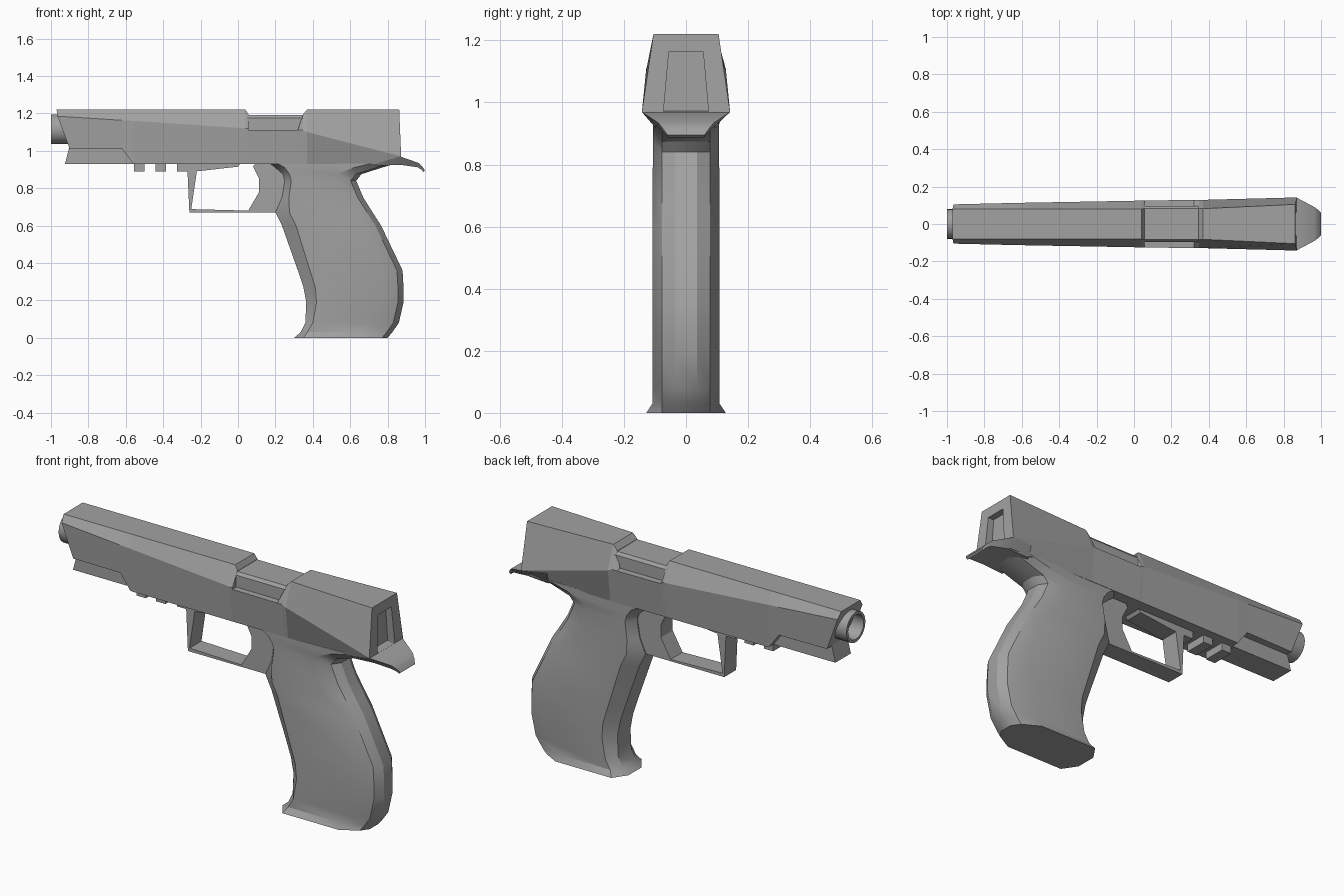
import bpy, bmesh, math

cube = bpy.data.objects.get("Cube")
if cube:
    bpy.data.objects.remove(cube, do_unlink=True)

metal = bpy.data.materials.new("gunmetal_grey")
metal.use_nodes = True
GREY = (0.36, 0.36, 0.36, 1)
metal.diffuse_color = GREY
metal.node_tree.nodes["Principled BSDF"].inputs["Base Color"].default_value = GREY


def finish(name, bm, smooth=None):
    """Turn a bmesh into a named, coloured object."""
    bmesh.ops.recalc_face_normals(bm, faces=bm.faces)
    mesh = bpy.data.meshes.new(name)
    bm.to_mesh(mesh)
    bm.free()
    mesh.materials.append(metal)
    obj = bpy.data.objects.new(name, mesh)
    bpy.context.collection.objects.link(obj)
    if smooth:
        bpy.ops.object.select_all(action='DESELECT')
        obj.select_set(True)
        bpy.context.view_layer.objects.active = obj
        bpy.ops.object.shade_smooth_by_angle(angle=math.radians(smooth))
    return obj


def loft(name, half_rings, smooth=None, closed=False):
    """Skin half cross-sections that are mirrored across y = 0."""
    bm = bmesh.new()
    rings = []
    for half in half_rings:
        full = list(half) + [(x, -y, z) for x, y, z in reversed(half)]
        rings.append([bm.verts.new(p) for p in full])
    count = len(rings[0])
    pairs = list(zip(rings, rings[1:]))
    if closed:
        pairs.append((rings[-1], rings[0]))
    else:
        bm.faces.new(rings[0])
        bm.faces.new(rings[-1])
    for a, b in pairs:
        for i in range(count):
            j = (i + 1) % count
            bm.faces.new((a[i], a[j], b[j], b[i]))
    return finish(name, bm, smooth)


def plate(name, outline, half_width):
    """Extrude a side outline (x, z) symmetrically in y."""
    bm = bmesh.new()
    face = bm.faces.new([bm.verts.new((x, -half_width, z)) for x, z in outline])
    moved = bmesh.ops.extrude_face_region(bm, geom=[face])["geom"]
    verts = [v for v in moved if isinstance(v, bmesh.types.BMVert)]
    bmesh.ops.translate(bm, verts=verts, vec=(0, 2 * half_width, 0))
    return finish(name, bm)


# Slide and frame: top edge, side ridge and bottom edge at each station
TOP, LOW = 1.22, 0.93


def station(x, top, ridge, bottom):
    return [(x, *top), (x, *ridge), (x, *bottom)]


port_ridge = (0.128, 1.11)
port_base = (0.108, LOW)
loft("slide_and_frame", [
    [(-0.97, 0.08, TOP), (-0.965, 0.105, 1.185), (-0.9, 0.1, 1.01)],
    station(-0.62, (0.08, TOP), (0.113, 1.163), (0.104, 1.01)),
    station(-0.56, (0.08, TOP), (0.114, 1.16), (0.105, LOW)),
    station(0.04, (0.08, TOP), (0.125, 1.12), port_base),
    station(0.055, (0.083, 1.195), (0.126, 1.118), port_base),
    station(0.056, (0.1, 1.112), (0.126, 1.111), port_base),
    station(0.32, (0.1, 1.111), port_ridge, port_base),
    station(0.347, (0.083, 1.195), port_ridge, port_base),
    station(0.37, (0.082, TOP), (0.129, 1.1), port_base),
    # rear face with a recessed panel
    [(0.862, 0.105, TOP), (0.872, 0.142, 0.97), (0.87, 0.1, LOW)],
    [(0.864, 0.055, 1.165), (0.872, 0.072, 0.975), (0.872, 0.07, 0.968)],
    [(0.83, 0.055, 1.165), (0.83, 0.072, 0.975), (0.83, 0.07, 0.968)],
])

# Barrel block showing in the ejection port
loft("barrel_block", [station(x, (0.083, 1.19), (0.095, 1.175), (0.095, 1.09))
                      for x in (0.03, 0.38)])

# Dust cover under the muzzle
plate("dust_cover", [(-0.9, 1.03), (-0.905, 1.01), (-0.925, LOW),
                     (-0.5, LOW), (-0.5, 1.03)], 0.065)

# Open muzzle tube, swept as a lathe around the bore axis
bm = bmesh.new()
SIDES, BORE_Z = 24, 1.115
profile = [(-0.85, 0.08), (-1, 0.08), (-1, 0.065), (-0.85, 0.065)]
rings = []
for x, r in profile:
    angles = [math.tau * i / SIDES for i in range(SIDES)]
    rings.append([bm.verts.new((x, r * math.cos(a), BORE_Z + r * math.sin(a)))
                  for a in angles])
for a, b in zip(rings, rings[1:]):
    for i in range(SIDES):
        j = (i + 1) % SIDES
        bm.faces.new((a[i], a[j], b[j], b[i]))
bm.faces.new(rings[-1])
finish("muzzle_tube", bm, 40)

# Accessory rail teeth
for name, x in (("front_rail_tooth", -0.555), ("middle_rail_tooth", -0.44)):
    plate(name, [(x, 0.95), (x, 0.89), (x + 0.055, 0.89), (x + 0.055, 0.95)], 0.06)

# Trigger guard, trigger and frame web as one outline around the opening
plate("trigger_guard", [
    (-0.325, 0.94), (-0.325, 0.89), (-0.27, 0.89), (-0.26, 0.67),
    (0.2, 0.67), (0.3, 0.7), (0.3, 0.94), (0.1, 0.94), (0.08, 0.915),
    (0.113, 0.85), (0.113, 0.78), (0.055, 0.68), (-0.25, 0.688),
    (-0.22, 0.89), (0, 0.915), (0.02, 0.94)], 0.05)

# Grip: height, front, front chamfer, side end, back, half width
grip_levels = [
    (0, 0.3, 0.35, 0.68, 0.80, 0.128),
    (0.03, 0.335, 0.37, 0.66, 0.825, 0.108),
    (0.08, 0.36, 0.4, 0.69, 0.86, 0.108),
    (0.19, 0.365, 0.42, 0.755, 0.885, 0.108),
    (0.27, 0.35, 0.413, 0.76, 0.885, 0.108),
    (0.36, 0.32, 0.385, 0.757, 0.88, 0.108),
    (0.6, 0.235, 0.31, 0.68, 0.765, 0.108),
    (0.67, 0.2, 0.275, 0.59, 0.72, 0.108),
    (0.75, 0.235, 0.272, 0.54, 0.67, 0.108),
    (0.84, 0.25, 0.285, 0.51, 0.632, 0.106),
    (0.875, 0.24, 0.275, 0.53, 0.66, 0.106),
    (0.91, 0.2, 0.25, 0.62, 0.77, 0.106),
    (0.94, 0.16, 0.2, 0.74, 0.87, 0.106),
]
loft("grip", [[(front, 0.055, z), (chamfer, w, z), (side, w, z),
               (back - 0.03, 0.078, z), (back, 0.035, z)]
              for z, front, chamfer, side, back, w in grip_levels], 30)

# Beavertail behind the slide
loft("beavertail", [
    [(0.74, 0.12, 0.98), (0.74, 0.1, 0.92)],
    [(0.868, 0.142, 0.969), (0.868, 0.095, 0.925)],
    [(0.965, 0.09, 0.935), (0.96, 0.08, 0.912)],
    [(0.985, 0.075, 0.917), (0.98, 0.068, 0.9)],
    [(1, 0.06, 0.895), (0.99, 0.058, 0.887)],
], 30)
